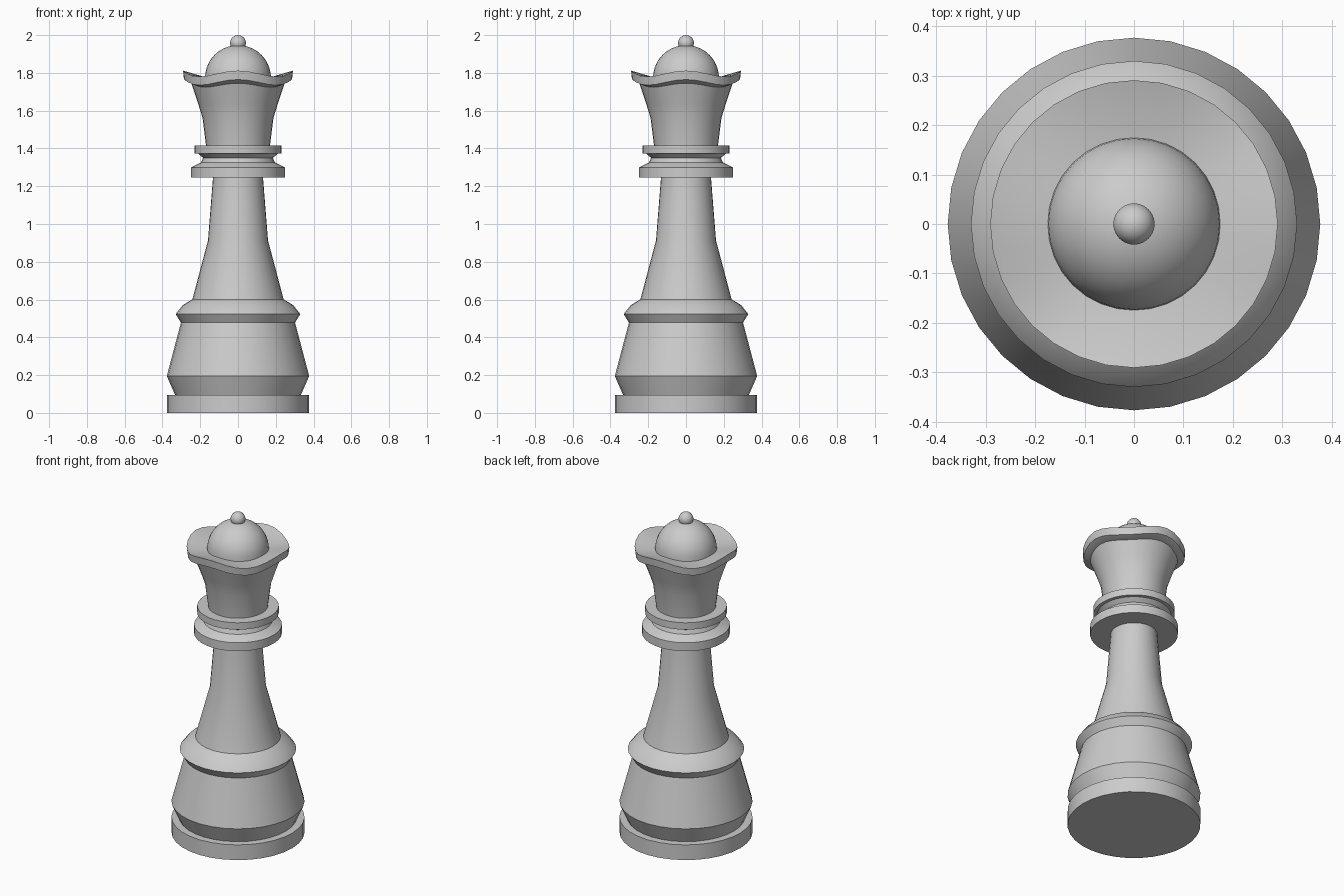
import bpy, bmesh, math

cube = bpy.data.objects.get("Cube")
if cube:
    bpy.data.objects.remove(cube, do_unlink=True)

SIDES = 32

grey = bpy.data.materials.new("plain grey")
grey.use_nodes = True
colour = (0.6, 0.6, 0.6, 1)
grey.diffuse_color = colour
grey.node_tree.nodes["Principled BSDF"].inputs["Base Color"].default_value = colour


def turn(name, profile, angle=30):
    """Turn (radius, height, wave) points round z; wave lifts four peaks on the axes."""
    bm = bmesh.new()
    rings = []
    for r, z, *wave in profile:
        lift = wave[0] if wave else 0
        if r == 0:
            rings.append([bm.verts.new((0, 0, z))] * SIDES)
            continue
        ring = []
        for i in range(SIDES):
            a = math.tau * i / SIDES
            ring.append(bm.verts.new((r * math.cos(a), r * math.sin(a),
                                      z + lift * math.cos(4 * a))))
        rings.append(ring)
    for low, high in zip(rings, rings[1:]):
        for i in range(SIDES):
            j = (i + 1) % SIDES
            corners = list(dict.fromkeys((low[i], low[j], high[j], high[i])))
            bm.faces.new(corners)
    # Close open ends with a flat cap
    for ring, flip in ((rings[0], True), (rings[-1], False)):
        if len(set(ring)) > 1:
            bm.faces.new(ring[::-1] if flip else ring)
    bmesh.ops.recalc_face_normals(bm, faces=bm.faces)
    mesh = bpy.data.meshes.new(name)
    bm.to_mesh(mesh)
    bm.free()
    mesh.materials.append(grey)
    obj = bpy.data.objects.new(name, mesh)
    bpy.context.collection.objects.link(obj)
    bpy.ops.object.select_all(action="DESELECT")
    obj.select_set(True)
    bpy.context.view_layer.objects.active = obj
    bpy.ops.object.shade_smooth_by_angle(angle=math.radians(angle))
    return obj


def arc(radius, centre, start, steps=10):
    """Points of a round dome or ball, from the start angle up to the pole."""
    pts = []
    for k in range(steps):
        a = math.radians(start + (90 - start) * k / steps)
        pts.append((radius * math.cos(a), centre + radius * math.sin(a)))
    return pts + [(0, centre + radius)]


# Foot and body
turn("plinth", [(0.377, 0), (0.377, 0.095)])
turn("base", [(0.333, 0.095), (0.377, 0.195), (0.302, 0.478), (0.33, 0.523),
              (0.292, 0.571), (0.24, 0.602)])
turn("neck", [(0.242, 0.6), (0.159, 0.912), (0.132, 1.25)])

# Collar rings
turn("collar", [(0.249, 1.246), (0.249, 1.299), (0.195, 1.326), (0.185, 1.35),
                (0.21, 1.372), (0.231, 1.372), (0.231, 1.415)])

# Crown with four raised peaks
turn("crown_cup", [(0.169, 1.413), (0.188, 1.563), (0.213, 1.64, 0.003),
                   (0.247, 1.735, 0.01)])
turn("crown_rim", [(0.24, 1.732, 0.01), (0.286, 1.75, 0.015),
                   (0.291, 1.796, 0.016), (0.175, 1.774, 0.004)])
turn("dome", arc(0.175, 1.772, 0))
turn("finial", [(0, 1.916)] + arc(0.042, 1.958, -75))
